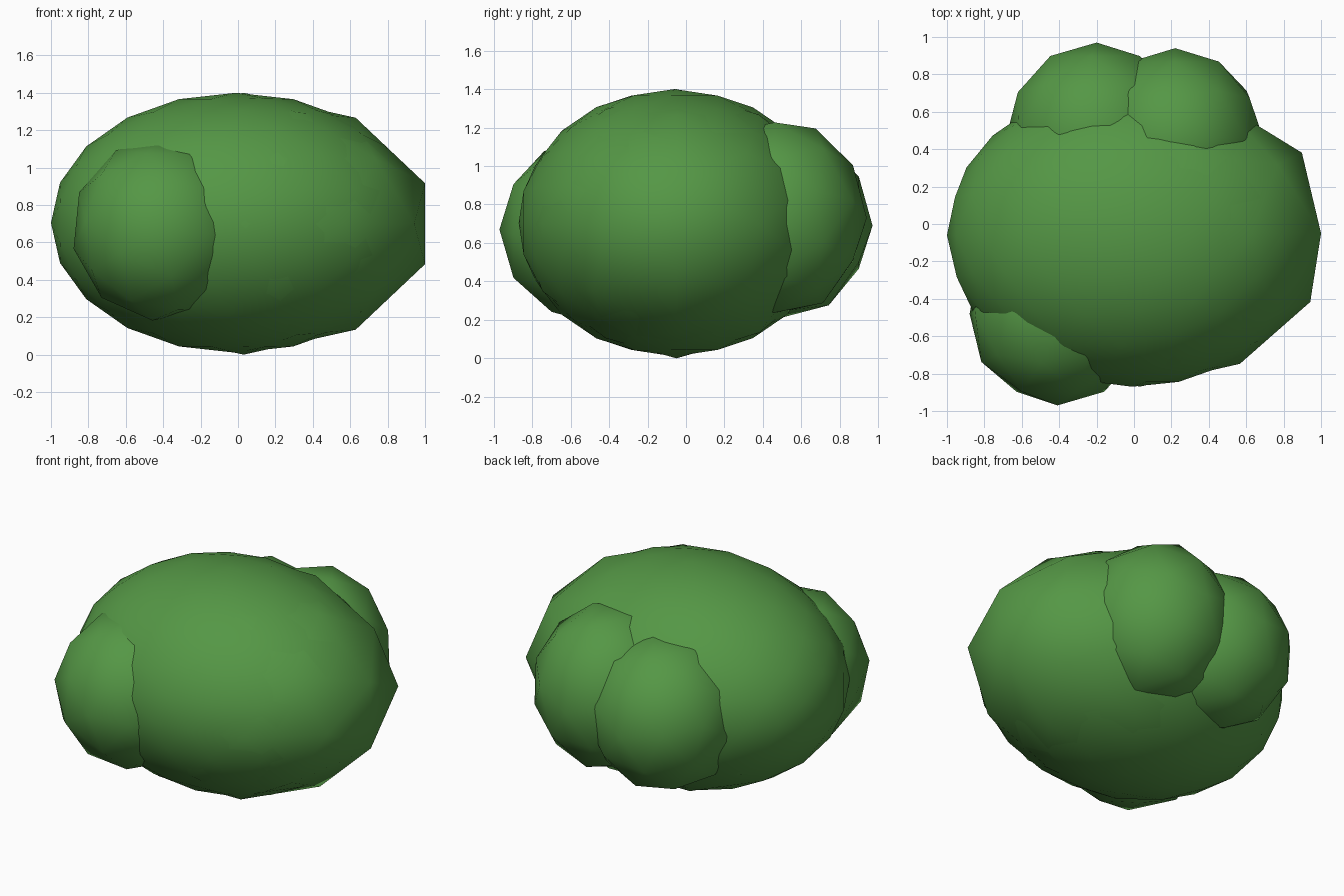
import bpy
from math import pi
from mathutils import Euler, Matrix, Vector

cube = bpy.data.objects.get("Cube")
if cube:
    bpy.data.objects.remove(cube, do_unlink=True)

# Leaf colour
leaf = bpy.data.materials.new("leaf_green")
leaf.use_nodes = True
colour = (0.09, 0.31, 0.06, 1)
leaf.diffuse_color = colour
bsdf = leaf.node_tree.nodes["Principled BSDF"]
bsdf.inputs["Base Color"].default_value = colour
bsdf.inputs["Roughness"].default_value = 0.9


def clump(name, centre, radii, detail, spin):
    """Smooth leaf clump: an icosphere with its poles along y, spun about y and stretched."""
    bpy.ops.mesh.primitive_ico_sphere_add(subdivisions=detail, radius=1, location=centre)
    obj = bpy.context.object
    obj.name = name
    turn = Euler((pi / 2, spin, 0)).to_matrix().to_4x4()
    obj.data.transform(Matrix.Diagonal(Vector((*radii, 1))) @ turn)
    obj.data.materials.append(leaf)
    bpy.ops.object.shade_smooth()
    return obj


# Main body, with a coarser clump breaking its outline
clump("bush_body", (-0.01, -0.06, 0.705), (0.99, 0.81, 0.695), 3, 0)
clump("bush_core", (0.03, -0.05, 0.7), (1.02, 0.82, 0.7), 2, 0)

# Smaller side clumps
clump("front_right_clump", (-0.41, -0.48, 0.67), (0.48, 0.49, 0.49), 2, 0.1)
clump("back_right_clump", (-0.2, 0.49, 0.69), (0.48, 0.48, 0.49), 2, 0.2)
clump("back_left_clump", (0.22, 0.46, 0.73), (0.47, 0.48, 0.52), 2, 0.3)
